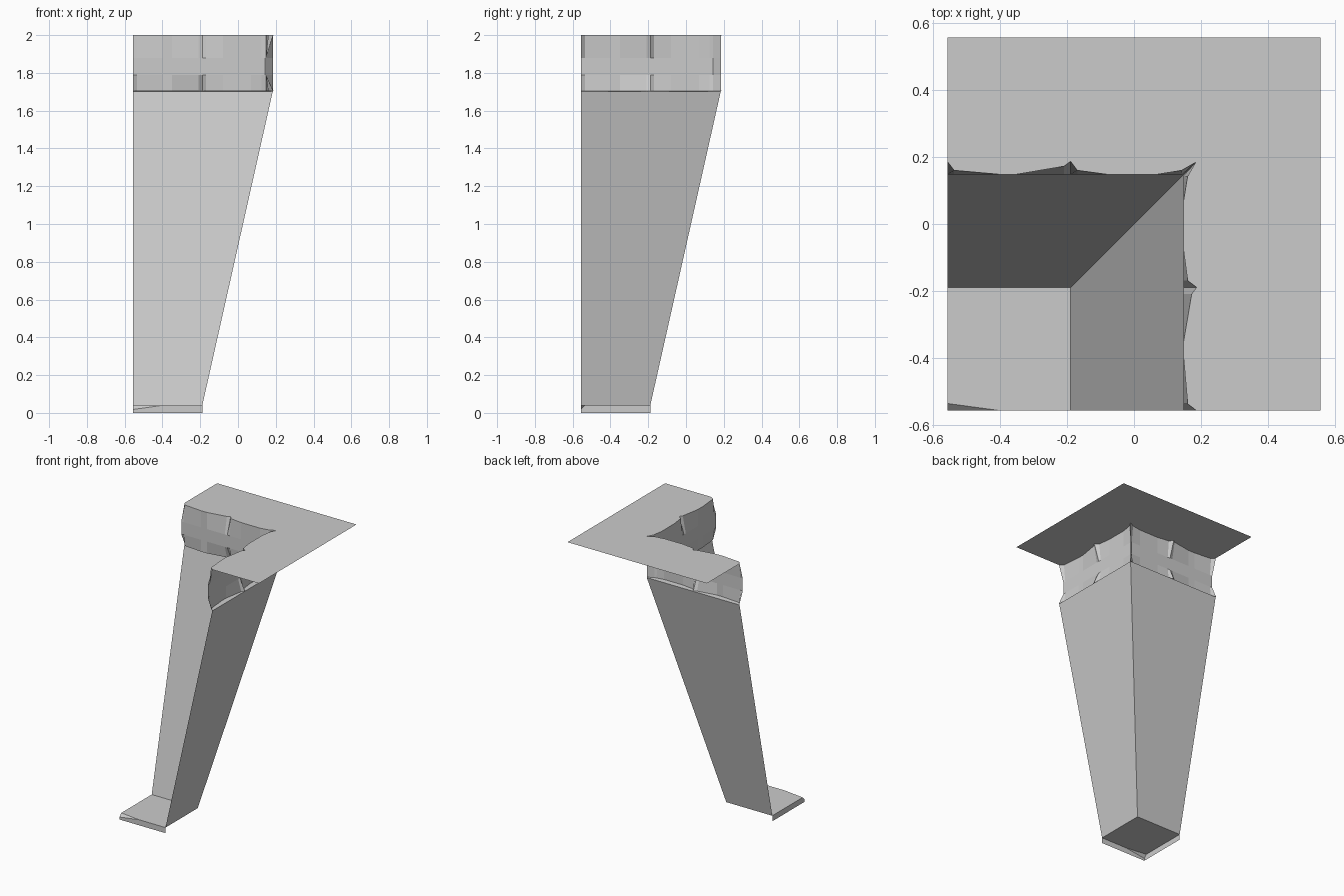
import bpy

if "Cube" in bpy.data.objects:
    bpy.data.objects.remove(bpy.data.objects["Cube"])

E = 0.556          # half width of the module
FACE = 0.148       # inner face of the stones
BACK = 0.184       # back of the joints and top of the slope
LOW = -0.189       # foot of the slope
Z_TOP, Z_LEDGE, Z_STEP = 2.0, 1.705, 0.04


def add_mesh(name, polys):
    """Build an object from polygons, merging shared corners."""
    index, faces = {}, []
    for poly in polys:
        face = []
        for p in poly:
            key = tuple(round(c, 4) for c in p)
            i = index.setdefault(key, len(index))
            if i not in face:
                face.append(i)
        if len(face) > 2:
            faces.append(face)
    me = bpy.data.meshes.new(name)
    me.from_pydata(list(index), [], faces)
    ob = bpy.data.objects.new(name, me)
    bpy.context.collection.objects.link(ob)
    return ob


def both_sides(polys):
    """Repeat the polygons mirrored over the x = y diagonal."""
    return polys + [[(y, x, z) for x, y, z in reversed(p)] for p in polys]


# Stations along one arm: position, depth at top and bottom, depth at mid height
stations = [(-E, 0.186, FACE), (-E + 0.02, 0.160, FACE), (-0.40, FACE, FACE),
            (-0.35, FACE, FACE), (LOW - 0.02, 0.172, FACE), (LOW, 0.187, FACE),
            (LOW + 0.02, 0.160, FACE), (-0.08, FACE, FACE), (0.07, FACE, FACE),
            (0.125, 0.157, FACE), (0.142, 0.160, FACE), (BACK, BACK, BACK)]


def column(s, edge, mid):
    x_mid = FACE - 0.004 if 0.13 < s < 0.15 else s
    return [(s, BACK, Z_LEDGE - 0.003), (s, edge, Z_LEDGE),
            (x_mid, mid, 1.79), (x_mid, mid, 1.88), (s, edge, Z_TOP)]


columns = [column(*st) for st in stations]

# Stone edging with notched joints
stones = []
for a, b in zip(columns, columns[1:]):
    for k in range(4):
        stones.append([a[k], b[k], b[k + 1], a[k + 1]])
add_mesh("stone_edging", both_sides(stones))

# Flat ground at the top, following the notched edge
ground = []
for a, b in zip(columns, columns[1:]):
    ground.append([a[4], b[4], (b[4][0], E, Z_TOP), (a[4][0], E, Z_TOP)])
corner = [[(BACK, BACK, Z_TOP), (E, BACK, Z_TOP), (E, E, Z_TOP), (BACK, E, Z_TOP)]]
add_mesh("upper_ground", both_sides(ground) + corner)

# Two sloping walls meeting on the diagonal
slope = [[(-E, LOW, Z_STEP), (LOW, LOW, Z_STEP),
          (BACK, BACK, Z_LEDGE - 0.003), (-E, BACK, Z_LEDGE - 0.003)]]
add_mesh("sloping_wall", both_sides(slope))

# Bottom step with a chipped front corner and two short risers
chip_l, chip_r, chip = (-E, -0.535, Z_STEP), (-0.40, -E, Z_STEP), (-E, -E, 0.018)
add_mesh("bottom_step", [
    [chip_l, chip_r, (LOW, -E, Z_STEP), (LOW, LOW, Z_STEP), (-E, LOW, Z_STEP)],
    [chip, chip_r, chip_l],
    [(-E, -E, 0), (LOW, -E, 0), (LOW, -E, Z_STEP), chip_r, chip],
    [(-E, LOW, 0), (-E, -E, 0), chip, chip_l, (-E, LOW, Z_STEP)],
])
